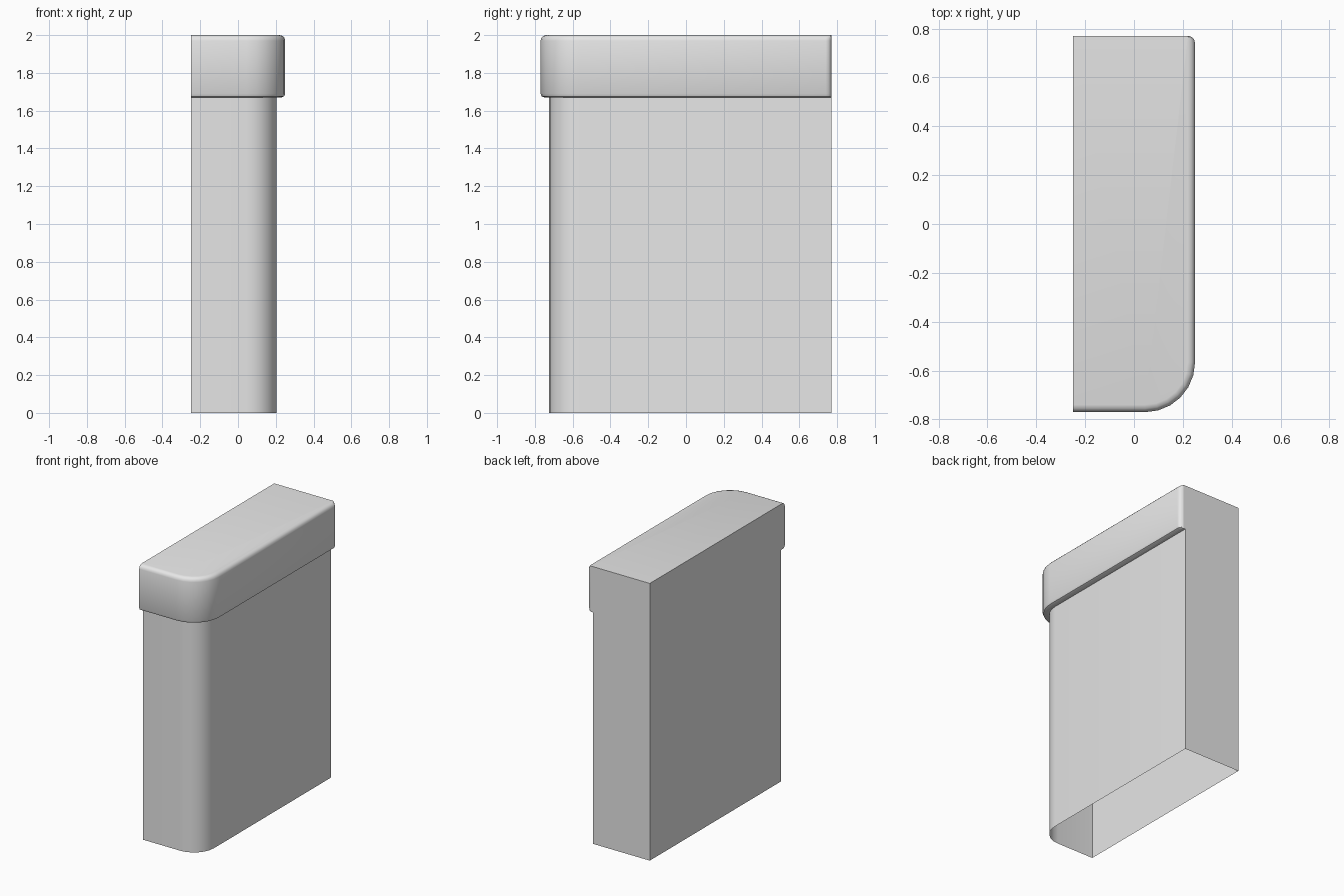
import bpy, bmesh, math

default = bpy.data.objects.get("Cube")
if default:
    bpy.data.objects.remove(default, do_unlink=True)

LEFT, RIGHT, FRONT, BACK = -0.25, 0.25, -0.77, 0.77
CORNER, BEVEL = 0.205, 0.03


def outline(inset):
    """Plan outline: big round front corner, small rounded back corner, flush side and back."""
    pts = [(LEFT, FRONT + inset)]
    cx, cy, r = RIGHT - CORNER, FRONT + CORNER, CORNER - inset
    for i in range(7):
        a = math.radians(-90 + 15 * i)
        pts.append((cx + r * math.cos(a), cy + r * math.sin(a)))
    small = max(0.0, BEVEL - inset)
    for i in range(4):
        a = math.radians(30 * i)
        pts.append((RIGHT - inset - small + small * math.cos(a),
                    BACK - BEVEL + BEVEL * math.sin(a)))
    pts.append((LEFT, BACK))
    return pts


# Inset and height of each ring: shaft, underside lip, cap wall, rounded top edge
rings = [(0.045, 0.0), (0.045, 1.67), (0.02, 1.67), (0.006, 1.676), (0, 1.69)]
for i in range(4):
    a = math.radians(30 * i)
    rings.append((BEVEL * (1 - math.cos(a)), 2 - BEVEL + BEVEL * math.sin(a)))

bm = bmesh.new()
loops = [[bm.verts.new((x, y, z)) for x, y in outline(d)] for d, z in rings]
for low, high in zip(loops, loops[1:]):
    n = len(low)
    for i in range(n):
        j = (i + 1) % n
        bm.faces.new((low[i], low[j], high[j], high[i]))
bm.faces.new(loops[-1])

# Clean up: the underside stays open, flat strips become single faces
bmesh.ops.remove_doubles(bm, verts=bm.verts[:], dist=0.0005)
bmesh.ops.dissolve_limit(bm, angle_limit=math.radians(1),
                         verts=bm.verts[:], edges=bm.edges[:])
mesh = bpy.data.meshes.new("capped_post")
bm.to_mesh(mesh)
bm.free()

post = bpy.data.objects.new("capped_post", mesh)
bpy.context.collection.objects.link(post)

# Plain grey surface
grey = bpy.data.materials.new("plain_grey")
grey.use_nodes = True
colour = (0.8, 0.8, 0.8, 1)
grey.diffuse_color = colour
grey.node_tree.nodes["Principled BSDF"].inputs["Base Color"].default_value = colour
mesh.materials.append(grey)

# Smooth the rounded edges, keep the flush back and side flat
bpy.context.view_layer.objects.active = post
post.select_set(True)
bpy.ops.object.shade_smooth_by_angle(angle=math.radians(35))
for face in mesh.polygons:
    if face.normal.y > 0.99 or face.normal.x < -0.99:
        face.use_smooth = False
